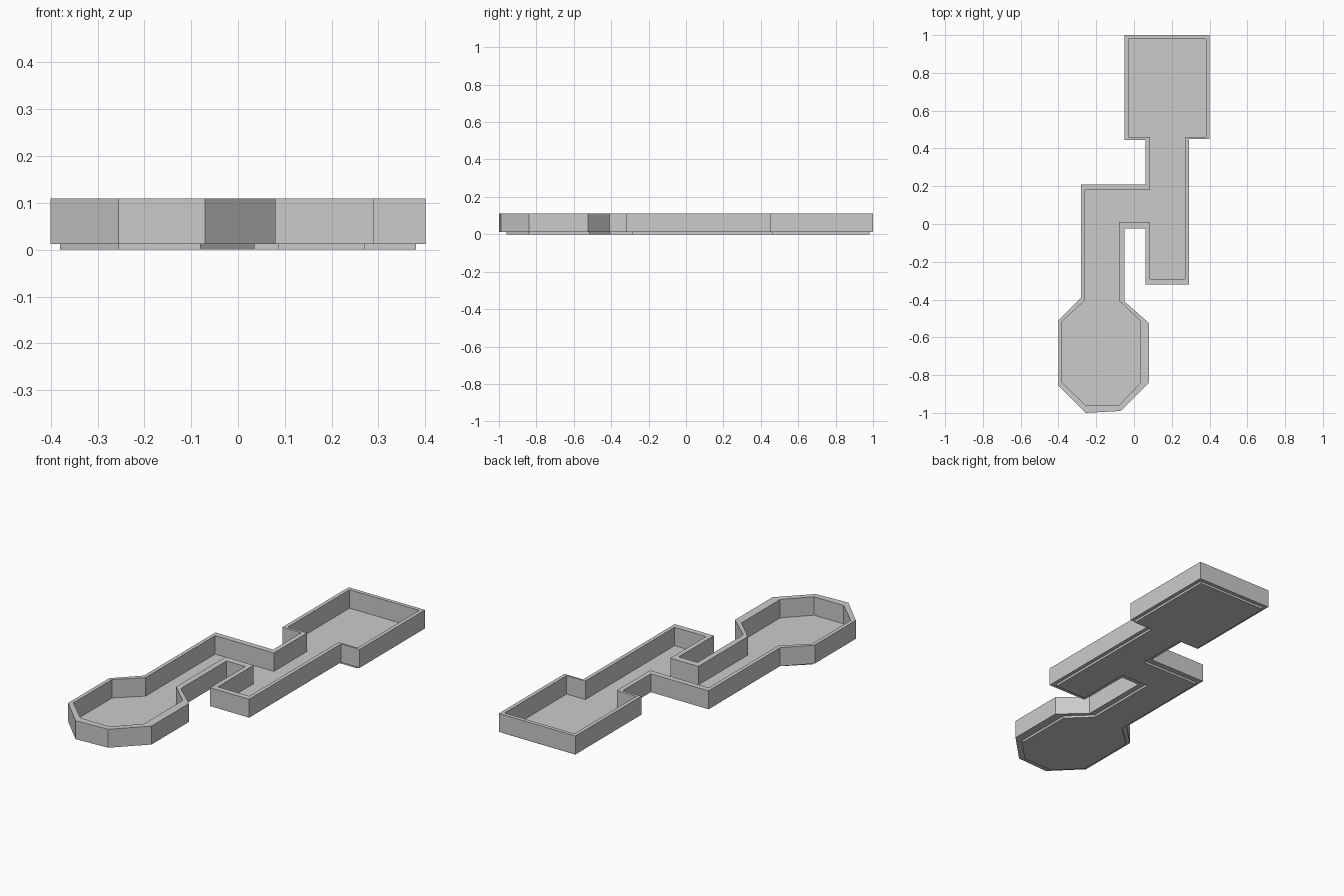
import bpy, bmesh

if "Cube" in bpy.data.objects:
    bpy.data.objects.remove(bpy.data.objects["Cube"])

FLOOR_TOP, WALL_TOP = 0.012, 0.11

# Outer wall plan, clockwise from the back left corner of the square room
OUTER = [(-.05, 1), (.40, 1), (.40, .45), (.29, .45), (.29, -.32), (.06, -.32),
         (.06, -.025), (-.05, -.025), (-.05, -.41), (.08, -.525), (.08, -.84),
         (-.07, -.99), (-.255, -1), (-.40, -.855), (-.40, -.51), (-.28, -.39),
         (-.28, .21), (.06, .21), (.06, .445), (-.05, .445)]
# Floor plan, which is also the inner face of the walls
INNER = [(-.03, .98), (.38, .98), (.38, .46), (.27, .46), (.27, -.29), (.085, -.29),
         (.085, .01), (-.08, .01), (-.08, -.405), (.035, -.515), (.035, -.84),
         (-.08, -.96), (-.255, -.96), (-.38, -.84), (-.38, -.515), (-.26, -.405),
         (-.26, .18), (.085, .18), (.085, .46), (-.03, .46)]


def ring(bm, plan, z):
    return [bm.verts.new((x, y, z)) for x, y in plan]


def bridge(bm, a, b):
    n = len(a)
    for i in range(n):
        j = (i + 1) % n
        bm.faces.new((a[i], a[j], b[j], b[i]))


def finish(bm, name):
    bmesh.ops.recalc_face_normals(bm, faces=bm.faces[:])
    mesh = bpy.data.meshes.new(name)
    bm.to_mesh(mesh)
    bm.free()
    obj = bpy.data.objects.new(name, mesh)
    bpy.context.collection.objects.link(obj)


# Floor slab
bm = bmesh.new()
low, high = ring(bm, INNER, 0), ring(bm, INNER, FLOOR_TOP)
bridge(bm, low, high)
bm.faces.new(low)
bm.faces.new(high)
finish(bm, "floor")

# Continuous wall band: outer face, top, inner face, underside
bm = bmesh.new()
loops = [ring(bm, OUTER, FLOOR_TOP), ring(bm, OUTER, WALL_TOP),
         ring(bm, INNER, WALL_TOP), ring(bm, INNER, FLOOR_TOP)]
for i in range(4):
    bridge(bm, loops[i], loops[(i + 1) % 4])
finish(bm, "walls")
